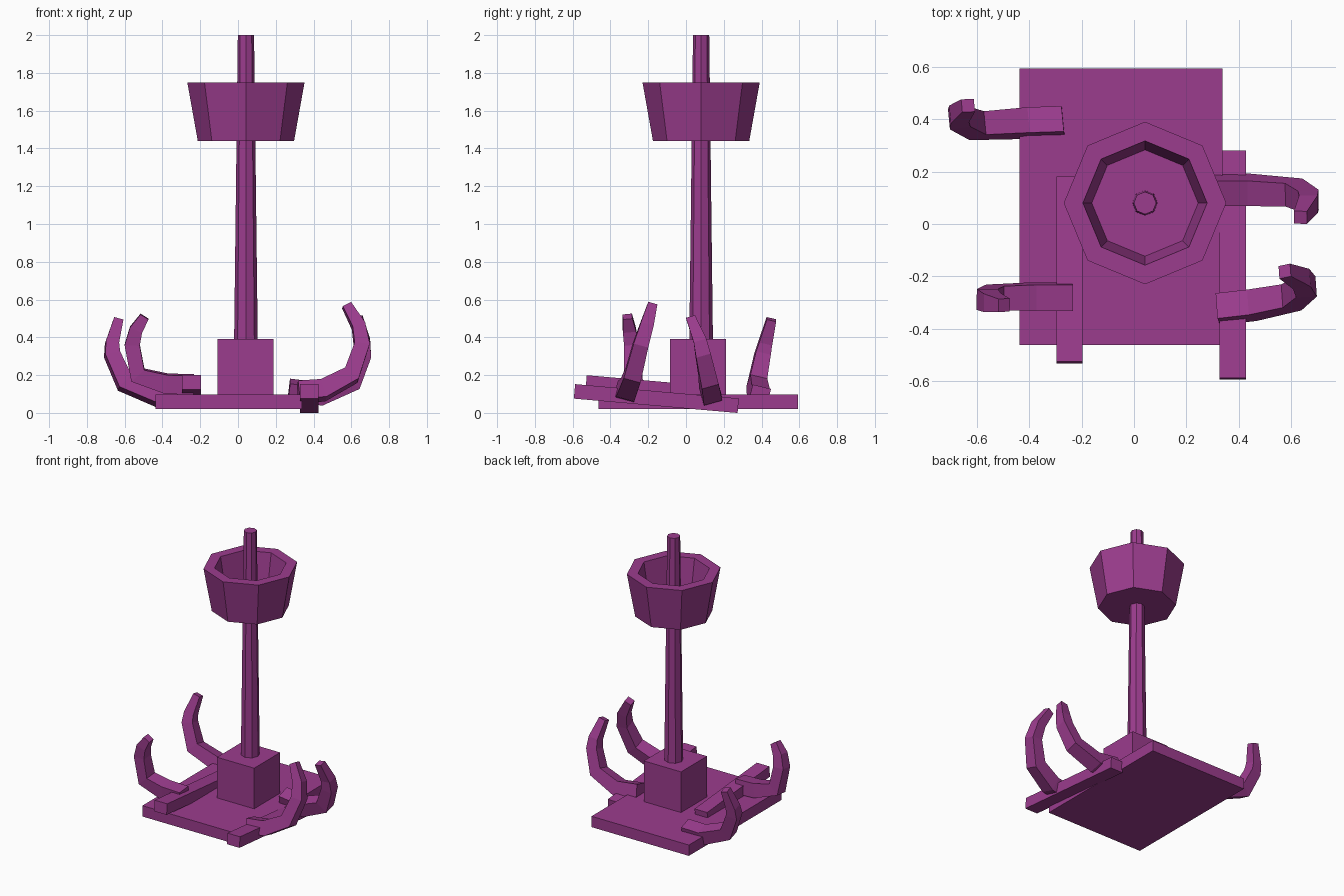
import bpy, bmesh, math
from mathutils import Vector, Matrix

cube = bpy.data.objects.get("Cube")
if cube:
    bpy.data.objects.remove(cube, do_unlink=True)

purple = bpy.data.materials.new("purple")
purple.use_nodes = True
purple.diffuse_color = (0.33, 0.045, 0.27, 1)
purple.node_tree.nodes["Principled BSDF"].inputs["Base Color"].default_value = (0.33, 0.045, 0.27, 1)


def finish(name, bm):
    bmesh.ops.recalc_face_normals(bm, faces=bm.faces)
    mesh = bpy.data.meshes.new(name)
    bm.to_mesh(mesh)
    bm.free()
    mesh.materials.append(purple)
    obj = bpy.data.objects.new(name, mesh)
    bpy.context.collection.objects.link(obj)
    return obj


def box(name, centre, size, tilt=0):
    bm = bmesh.new()
    bmesh.ops.create_cube(bm, size=1, matrix=Matrix.Diagonal((*size, 1)))
    obj = finish(name, bm)
    obj.location = centre
    obj.rotation_euler.x = math.radians(tilt)


def skin(bm, rings):
    """Join rings of vertices with quads and close both ends."""
    count = len(rings[0])
    for a, b in zip(rings, rings[1:]):
        for i in range(count):
            j = (i + 1) % count
            bm.faces.new((a[i], a[j], b[j], b[i]))
    bm.faces.new(rings[0])
    bm.faces.new(rings[-1])


def lathe(name, centre, profile, sides=8):
    bm = bmesh.new()
    rings = []
    for r, z in profile:
        angles = [math.tau * i / sides for i in range(sides)]
        rings.append([bm.verts.new((r * math.cos(a), r * math.sin(a), z)) for a in angles])
    skin(bm, rings)
    finish(name, bm).location = centre


def tentacle(name, path):
    """Sweep a tapering square section along a curled path."""
    pts = [Vector(p) for p in path]
    side = (pts[-1] - pts[0]).cross(pts[2] - pts[0]).normalized()
    bm = bmesh.new()
    rings = []
    half_sizes = (0.05, 0.05, 0.046, 0.04, 0.035, 0.025)
    for i, (p, h) in enumerate(zip(pts, half_sizes)):
        before, after = pts[max(i - 1, 0)], pts[min(i + 1, len(pts) - 1)]
        tangent = (p - before).normalized() + (after - p).normalized()
        across = side.cross(tangent).normalized()
        corners = ((1, 1), (1, -1), (-1, -1), (-1, 1))
        rings.append([bm.verts.new(p + h * (s * side + t * across)) for s, t in corners])
    skin(bm, rings)
    finish(name, bm)


# Deck, mast step and loose planks
box("deck", (-0.05, 0.065, 0.059), (0.775, 1.055, 0.078))
box("mast_block", (0.04, 0.063, 0.243), (0.296, 0.296, 0.295))
box("left_plank", (0.377, -0.157, 0.076), (0.1, 0.87, 0.077), -5)
box("right_plank", (-0.246, -0.175, 0.13), (0.1, 0.71, 0.077), -5)

# Tapered mast and hollow lookout tub
lathe("mast", (0.042, 0.08, 0), [(0.063, 0.35), (0.043, 2.0)])
lathe("lookout_tub", (0.042, 0.08, 0),
      [(0.255, 1.44), (0.31, 1.748), (0.237, 1.748), (0.203, 1.54)])

# Four curled tentacles gripping the deck
tentacle("left_front_tentacle", [
    (0.32, -0.325, 0.11), (0.45, -0.31, 0.12), (0.6, -0.28, 0.2),
    (0.655, -0.24, 0.36), (0.638, -0.21, 0.46), (0.575, -0.18, 0.57)])
tentacle("left_rear_tentacle", [
    (0.27, 0.13, 0.12), (0.44, 0.13, 0.1), (0.61, 0.12, 0.17),
    (0.665, 0.09, 0.31), (0.665, 0.075, 0.38), (0.635, 0.025, 0.505)])
tentacle("right_rear_tentacle", [
    (-0.27, 0.39, 0.09), (-0.41, 0.385, 0.085), (-0.6, 0.375, 0.16),
    (-0.667, 0.405, 0.31), (-0.667, 0.42, 0.37), (-0.633, 0.452, 0.495)])
tentacle("right_front_tentacle", [
    (-0.235, -0.277, 0.15), (-0.38, -0.277, 0.155), (-0.53, -0.28, 0.2),
    (-0.56, -0.288, 0.36), (-0.54, -0.3, 0.44), (-0.495, -0.31, 0.51)])
